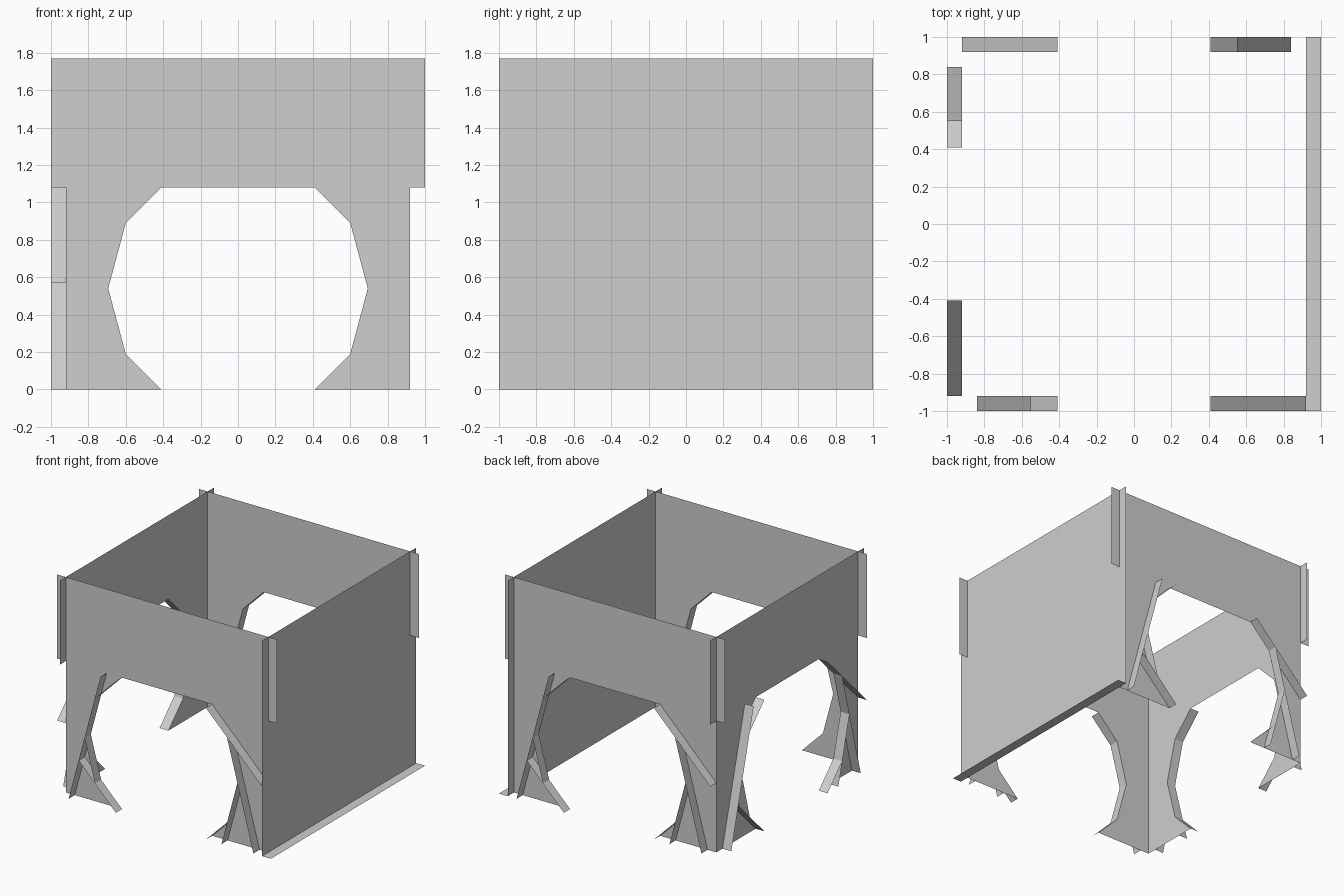
import bpy
import bmesh
import math
from mathutils import Matrix

cube = bpy.data.objects.get("Cube")
if cube:
    bpy.data.objects.remove(cube, do_unlink=True)

INNER, OUTER = 0.92, 1.0      # wall plane and outer edge of the reveals
SPRING, TOP = 1.08, 1.77      # arch height and wall height

grey = bpy.data.materials.new("light_grey")
grey.use_nodes = True
colour = (0.62, 0.62, 0.62, 1.0)
grey.diffuse_color = colour
grey.node_tree.nodes["Principled BSDF"].inputs["Base Color"].default_value = colour


def make_object(name, faces, angle=0.0):
    """Flat sheets given as corner lists, turned about the vertical axis."""
    bm = bmesh.new()
    for corners in faces:
        bm.faces.new([bm.verts.new(c) for c in corners])
    bmesh.ops.rotate(bm, verts=bm.verts, matrix=Matrix.Rotation(angle, 3, 'Z'))
    mesh = bpy.data.meshes.new(name)
    bm.to_mesh(mesh)
    bm.free()
    mesh.materials.append(grey)
    obj = bpy.data.objects.new(name, mesh)
    bpy.context.collection.objects.link(obj)
    return obj


# Half of the opening, from floor to crown
half_arch = [(0.41, 0), (0.60, 0.19), (0.694, 0.54), (0.60, 0.89), (0.41, SPRING)]
half_side = [(INNER, 0), (INNER, SPRING), (OUTER, SPRING), (OUTER, TOP)]


def mirrored(points):
    return [(-u, z) for u, z in points]


outline = (half_side + mirrored(half_side)[::-1]
           + mirrored(half_arch) + half_arch[::-1])

# Reveal strips behind the opening; some run on past the arch corners
reveals = [
    ((-0.55, SPRING), (-0.84, 0)),        # upper left steep, full height
    ((-0.41, SPRING), (-0.60, 0.89)),     # upper left slope
    ((-0.41, 0), (-0.749, 0.339)),        # lower left slope
    ((-0.60, 0.19), (-0.694, 0.54)),      # lower left steep
    ((0.41, SPRING), (INNER, 0.57)),      # upper right slope
    ((0.60, 0.89), (0.84, 0)),            # upper right steep
    ((0.55, 0), (0.694, 0.54)),           # lower right steep
    ((0.41, 0), (0.60, 0.19)),            # lower right slope
]

# Three arched walls
for side, angle in (("front", 0), ("left", -math.pi / 2), ("back", math.pi)):
    make_object(side + "_arched_wall", [[(u, -INNER, z) for u, z in outline]], angle)
    strips = [[(a[0], -INNER, a[1]), (b[0], -INNER, b[1]),
               (b[0], -OUTER, b[1]), (a[0], -OUTER, a[1])] for a, b in reveals]
    make_object(side + "_arch_reveals", strips, angle)

# Solid right-hand wall with its floor strip
make_object("solid_wall", [[(INNER, -OUTER, 0), (INNER, OUTER, 0),
                            (INNER, OUTER, TOP), (INNER, -OUTER, TOP)]])
make_object("solid_wall_floor_strip", [[(INNER, -OUTER, 0), (OUTER, -OUTER, 0),
                                        (OUTER, OUTER, 0), (INNER, OUTER, 0)]])
